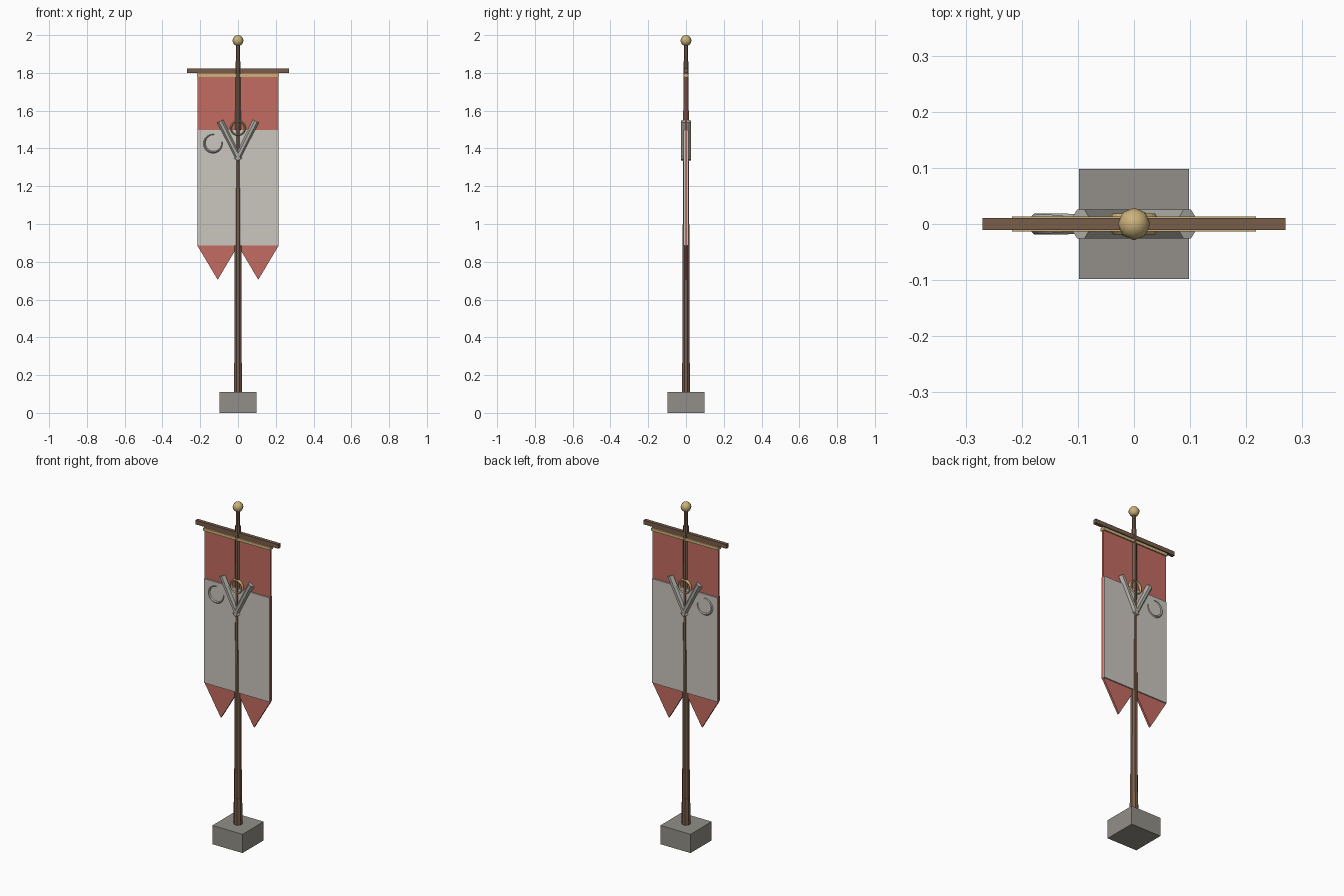
import bpy, bmesh, math
from mathutils import Matrix, Vector

old = bpy.data.objects.get("Cube")
if old:
    bpy.data.objects.remove(old, do_unlink=True)


def material(name, rgb):
    m = bpy.data.materials.new(name)
    col = [(c / 255 / 12.92 if c < 11 else ((c / 255 + 0.055) / 1.055) ** 2.4) for c in rgb] + [1]
    m.use_nodes = True
    m.diffuse_color = col
    m.node_tree.nodes["Principled BSDF"].inputs["Base Color"].default_value = col
    return m


STONE = material("stone", (146, 143, 136))
WOOD = material("wood", (120, 94, 74))
RED = material("red_cloth", (194, 108, 97))
WHITE = material("white_cloth", (203, 199, 191))
GOLD = material("gold", (204, 178, 122))
SILVER = material("silver", (176, 173, 166))


def finish(name, bm, mat, smooth=False):
    bmesh.ops.recalc_face_normals(bm, faces=bm.faces)
    me = bpy.data.meshes.new(name)
    bm.to_mesh(me)
    bm.free()
    me.materials.append(mat)
    for p in me.polygons:
        p.use_smooth = smooth
    ob = bpy.data.objects.new(name, me)
    bpy.context.collection.objects.link(ob)
    return ob


def box(name, lo, hi, mat):
    lo, hi = Vector(lo), Vector(hi)
    bm = bmesh.new()
    bmesh.ops.create_cube(bm, size=1, matrix=Matrix.Translation((lo + hi) / 2)
                          @ Matrix.Diagonal((hi - lo).to_4d()))
    return finish(name, bm, mat)


def slab(name, outline, half, mat):
    """Extrude an outline in the XZ plane to a slab of given half thickness."""
    bm = bmesh.new()
    face = bm.faces.new([bm.verts.new((x, -half, z)) for x, z in outline])
    new = bmesh.ops.extrude_face_region(bm, geom=[face])["geom"]
    bmesh.ops.translate(bm, vec=(0, 2 * half, 0),
                        verts=[v for v in new if isinstance(v, bmesh.types.BMVert)])
    return finish(name, bm, mat)


def prism(name, start, end, r0, r1, mat, squash=1.0):
    """Eight-sided rod between two points in the XZ plane, flat sides facing front."""
    a, b = Vector(start), Vector(end)
    d = b - a
    turn = Matrix.Rotation(math.atan2(d.x, d.z), 4, 'Y')
    bm = bmesh.new()
    bmesh.ops.create_cone(bm, cap_ends=True, segments=8, radius1=r0, radius2=r1,
                          depth=d.length, matrix=Matrix.Translation((a + b) / 2) @ turn
                          @ Matrix.Diagonal((squash, 1, 1, 1))
                          @ Matrix.Rotation(math.pi / 8, 4, 'Z'))
    return finish(name, bm, mat)


def arc_tube(name, centre, radius, tube, depth, a0, a1, steps, mat, taper=False):
    """Tube with an oval section swept along an arc in the XZ plane."""
    closed = abs(a1 - a0) >= 360
    bm = bmesh.new()
    rings = []
    for i in range(steps if closed else steps + 1):
        t = i / steps
        a = math.radians(a0 + (a1 - a0) * t)
        s = 0.4 + 0.6 * math.sin(math.pi * t) if taper else 1
        ring = []
        for k in range(8):
            b = math.tau * k / 8
            r = radius + tube * s * math.cos(b)
            y = depth * (0.7 + 0.3 * s) * math.sin(b)
            ring.append(bm.verts.new((centre[0] + r * math.cos(a), y,
                                      centre[1] + r * math.sin(a))))
        rings.append(ring)
    pairs = list(zip(rings, rings[1:]))
    if closed:
        pairs.append((rings[-1], rings[0]))
    else:
        bm.faces.new(rings[0])
        bm.faces.new(rings[-1])
    for p, q in pairs:
        for k in range(8):
            j = (k + 1) % 8
            bm.faces.new((p[k], p[j], q[j], q[k]))
    return finish(name, bm, mat, smooth=False)


# Base block and stepped pole
box("base_block", (-0.098, -0.098, 0), (0.098, 0.098, 0.11), STONE)
prism("pole_foot", (0, 0, 0.09), (0, 0, 0.265), 0.024, 0.023, WOOD)
prism("pole_lower", (0, 0, 0.26), (0, 0, 1.19), 0.021, 0.018, WOOD)
prism("pole_middle", (0, 0, 1.18), (0, 0, 1.86), 0.017, 0.015, WOOD)
prism("pole_upper", (0, 0, 1.85), (0, 0, 1.96), 0.012, 0.012, WOOD)

# Ball finial
bm = bmesh.new()
bmesh.ops.create_uvsphere(bm, u_segments=8, v_segments=8, radius=0.029,
                          matrix=Matrix.Translation((0, 0, 1.971)))
finish("finial", bm, GOLD, smooth=True)

# Crossbar with its gold trim
box("crossbar", (-0.27, -0.0105, 1.8), (0.27, 0.0105, 1.824), WOOD)
box("banner_trim", (-0.217, -0.013, 1.777), (0.217, 0.013, 1.794), GOLD)

# Red cloth with two pointed tails
W = 0.215
slab("banner_cloth", [(-W, 1.8), (-W, 0.885), (-W / 2, 0.705), (0, 0.885),
                      (W / 2, 0.705), (W, 0.885), (W, 1.8)], 0.006, RED)

# White panels on both faces of the cloth
for name, side in (("front_panel", -1), ("back_panel", 1)):
    y0, y1 = sorted((side * 0.005, side * 0.013))
    box(name, (-0.213, y0, 0.885), (0.213, y1, 1.497), WHITE)

# Emblem: two crossed rods, ring and open crescent
for name, s in (("left_rod", 1), ("right_rod", -1)):
    prism(name, (-0.008 * s, 0, 1.34), (0.095 * s, 0, 1.544), 0.028, 0.028, SILVER, squash=0.68)
arc_tube("emblem_ring", (0, 1.507), 0.037, 0.006, 0.019, 0, 360, 20, GOLD)
arc_tube("emblem_crescent", (-0.131, 1.427), 0.047, 0.009, 0.019, 85, 370, 20, SILVER, taper=True)
